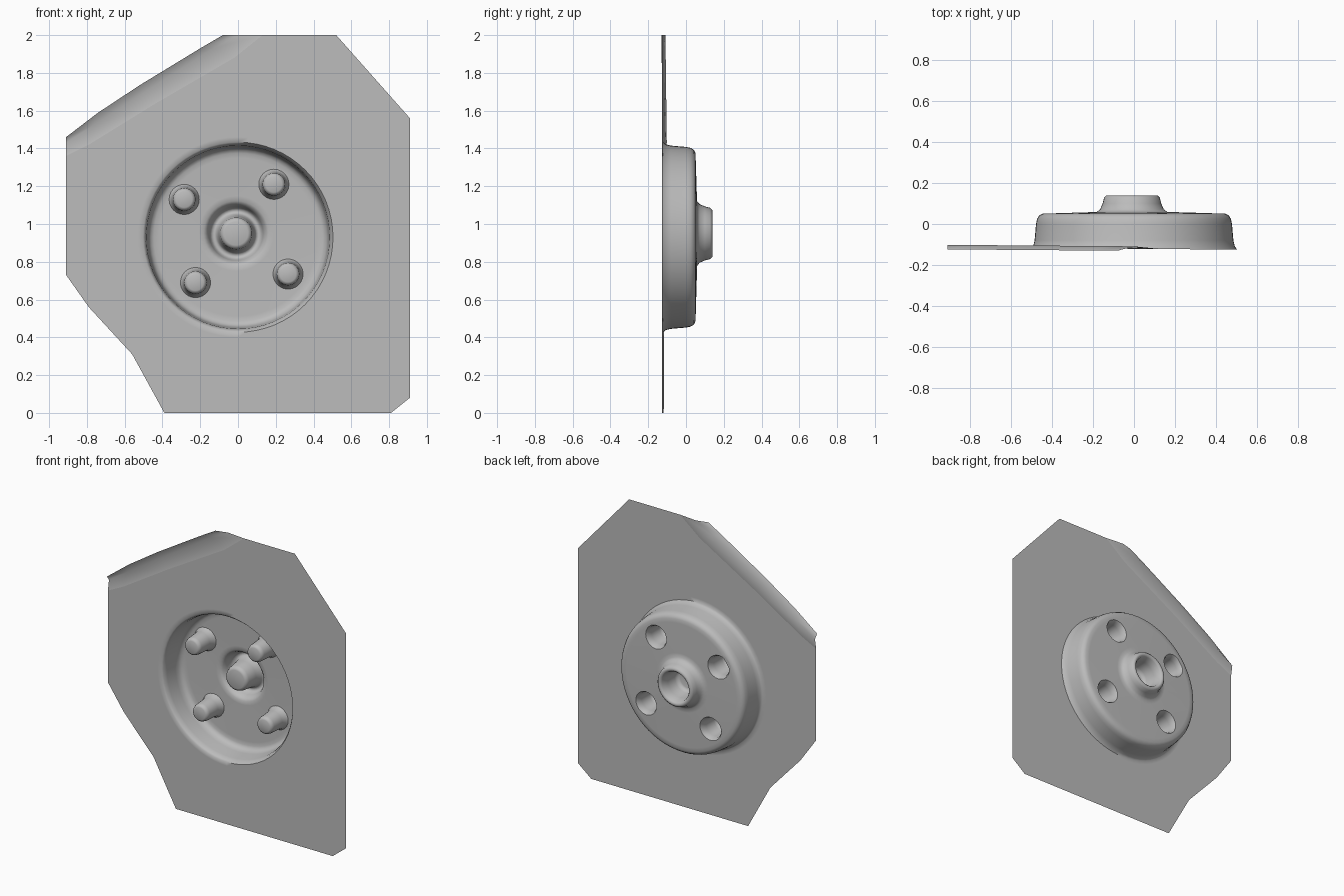
import bpy, bmesh, math
from mathutils import Vector

cube = bpy.data.objects.get("Cube")
if cube:
    bpy.data.objects.remove(cube)

grey = bpy.data.materials.new("plain_grey")
grey.use_nodes = True
COLOUR = (0.5, 0.5, 0.5, 1)
grey.diffuse_color = COLOUR
grey.node_tree.nodes["Principled BSDF"].inputs["Base Color"].default_value = COLOUR

DISH = (0.0, 0.93)


def plate_y(x, z):
    # the sheet leans back slightly towards its right side
    return -0.121 - 0.008 * x


def floor_y(x, z):
    # the dish floor is gently domed
    return 0.06 - 0.05 * ((x - DISH[0]) ** 2 + (z - DISH[1]) ** 2)


def add_loop(bm, pts, surface):
    verts = [bm.verts.new((x, surface(x, z), z)) for x, z in pts]
    return [bm.edges.new((verts[i - 1], verts[i])) for i in range(len(verts))]


def circle(centre, r, n):
    return [(centre[0] + r * math.cos(math.tau * i / n),
             centre[1] + r * math.sin(math.tau * i / n)) for i in range(n)]


def finish(bm, name):
    bmesh.ops.recalc_face_normals(bm, faces=bm.faces)
    if sum(f.normal.y * f.calc_area() for f in bm.faces) > 0:
        bmesh.ops.reverse_faces(bm, faces=bm.faces)
    mesh = bpy.data.meshes.new(name)
    bm.to_mesh(mesh)
    bm.free()
    mesh.materials.append(grey)
    obj = bpy.data.objects.new(name, mesh)
    bpy.context.collection.objects.link(obj)
    bpy.ops.object.select_all(action="DESELECT")
    obj.select_set(True)
    bpy.context.view_layer.objects.active = obj
    bpy.ops.object.shade_smooth_by_angle(angle=math.radians(50))
    return obj


def pierced_sheet(name, outline, holes, surface):
    bm = bmesh.new()
    edges = add_loop(bm, outline, surface)
    for hole in holes:
        edges += add_loop(bm, hole, surface)
    bmesh.ops.triangle_fill(bm, use_beauty=True, edges=edges, normal=Vector((0, -1, 0)))
    return finish(bm, name)


def pressed(name, centre, profile, n, cap=False):
    # rings of (radius, depth); a depth may be a surface function
    bm = bmesh.new()
    rings = []
    for r, y in profile:
        rings.append([bm.verts.new((x, y(x, z) if callable(y) else y, z))
                      for x, z in circle(centre, r, n)])
    for a, b in zip(rings, rings[1:]):
        for i in range(n):
            bm.faces.new((a[i - 1], a[i], b[i], b[i - 1]))
    if cap:
        bm.faces.new(rings[-1])
    return finish(bm, name)


# flat sheet with clipped corners
crease = [(0.13, 2.0), (-0.02, 1.88), (-0.45, 1.63), (-0.79, 1.42), (-0.91, 1.36)]
outline = [(-0.91, 0.73), (-0.79, 0.56), (-0.56, 0.31), (-0.39, 0), (0.81, 0),
           (0.91, 0.08), (0.91, 1.56), (0.52, 2.0)] + crease
pierced_sheet("plate", outline, [circle(DISH, 0.53, 64)], plate_y)

# bent strip along the clipped upper left edge
bm = bmesh.new()
ridge = [(0.0, 2.0), (-0.13, 1.93), (-0.5, 1.695), (-0.77, 1.52), (-0.91, 1.43)]
edge = [(-0.08, 2.0), (-0.2, 1.93), (-0.52, 1.735), (-0.74, 1.59), (-0.91, 1.46)]
rows = [[bm.verts.new((x, plate_y(x, z) + lift, z)) for x, z in row]
        for row, lift in ((crease, 0), (ridge, 0.012), (edge, -0.01))]
for a, b in zip(rows, rows[1:]):
    for i in range(len(a) - 1):
        bm.faces.new((a[i], a[i + 1], b[i + 1], b[i]))
finish(bm, "bent_edge")

# round dish pressed backwards out of the sheet
pressed("dish_wall", DISH,
        [(0.53, plate_y), (0.503, plate_y), (0.492, -0.108), (0.485, -0.08),
         (0.478, 0.0), (0.473, 0.025), (0.462, 0.042), (0.445, floor_y),
         (0.42, floor_y)], 64)

HUB = (-0.01, 0.95)
PINS = [(-0.285, 1.13), (0.19, 1.21), (-0.225, 0.69), (0.265, 0.735)]
pierced_sheet("dish_floor", circle(DISH, 0.42, 64),
              [circle(HUB, 0.2, 40)] + [circle(p, 0.095, 24) for p in PINS], floor_y)

# raised hub, open at the back, with a peg pointing forward
pressed("hub", HUB,
        [(0.2, floor_y), (0.172, floor_y), (0.155, 0.072), (0.143, 0.1),
         (0.136, 0.128), (0.125, 0.139), (0.112, 0.139), (0.102, 0.128),
         (0.092, 0.08), (0.084, 0.015), (0.076, -0.005), (0.062, -0.01)], 40, True)

# four hollow pins pointing forward
for i, p in enumerate(PINS):
    pressed(f"pin_{i + 1}", p,
            [(0.095, floor_y), (0.08, floor_y), (0.071, 0.04), (0.065, 0.01),
             (0.06, -0.07), (0.054, -0.09), (0.042, -0.096)], 24, True)
